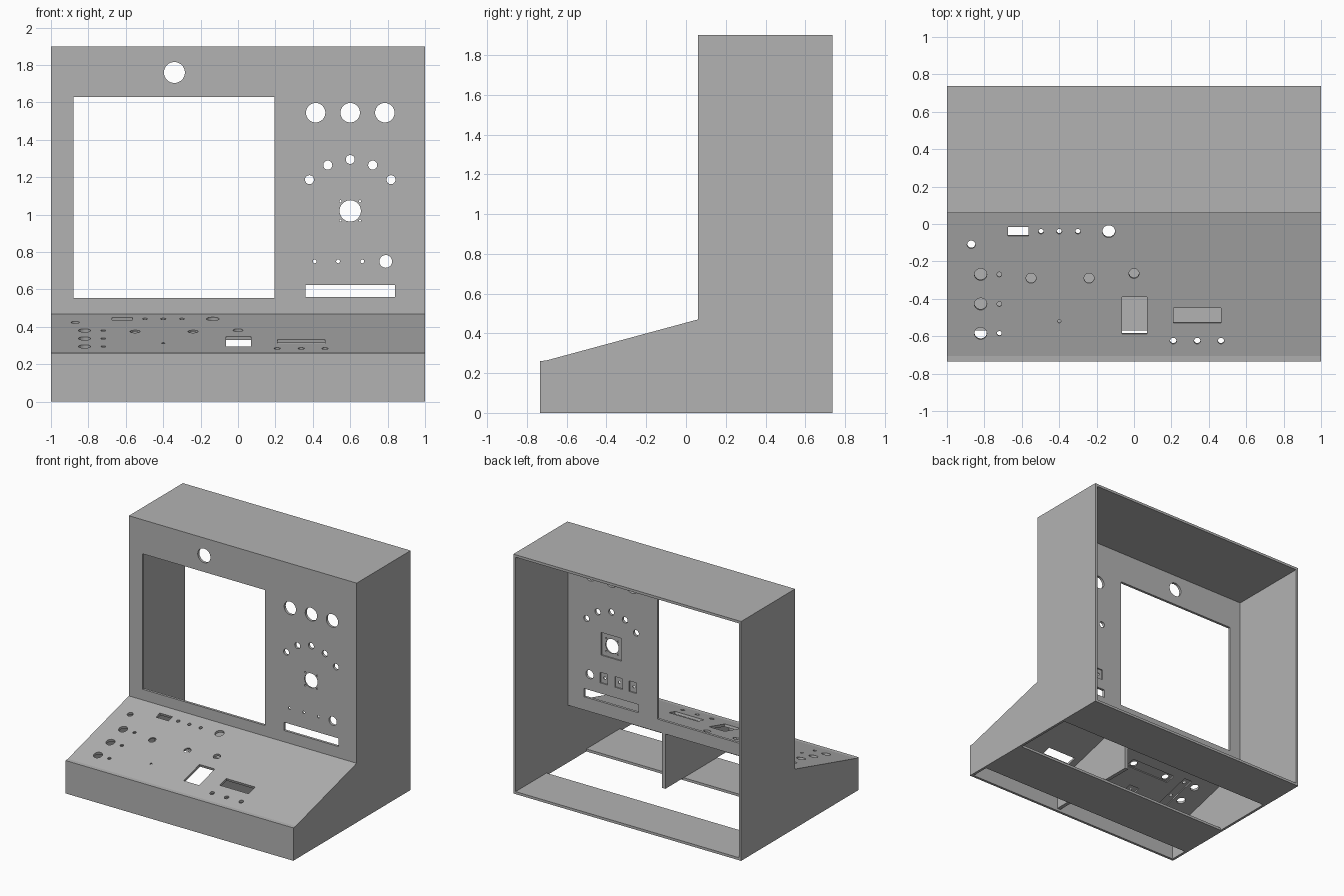
import bpy, bmesh, math
from mathutils import Matrix, Vector

if "Cube" in bpy.data.objects:
    bpy.data.objects.remove(bpy.data.objects["Cube"])

T = 0.02                                   # sheet thickness
FRONT, BACK, PANEL, TOP = -0.735, 0.737, 0.06, 1.9
LIP_Y, LIP_Z, CREASE = -0.705, 0.263, 0.47
SLOPE = (CREASE - LIP_Z) / (PANEL - LIP_Y)
TILT = math.atan(SLOPE)

grey = bpy.data.materials.new("plain grey")
grey.use_nodes = True
grey.diffuse_color = (0.45, 0.45, 0.45, 1)
grey.node_tree.nodes["Principled BSDF"].inputs["Base Color"].default_value = grey.diffuse_color


def make_object(name, bm):
    bmesh.ops.recalc_face_normals(bm, faces=bm.faces)
    mesh = bpy.data.meshes.new(name)
    bm.to_mesh(mesh)
    bm.free()
    mesh.materials.append(grey)
    obj = bpy.data.objects.new(name, mesh)
    bpy.context.collection.objects.link(obj)
    return obj


def prism(name, profile, x0, x1):
    """Extrude a side (y, z) profile from x0 to x1."""
    bm = bmesh.new()
    face = bm.faces.new([bm.verts.new((x0, y, z)) for y, z in profile])
    out = bmesh.ops.extrude_face_region(bm, geom=[face])
    moved = [v for v in out["geom"] if isinstance(v, bmesh.types.BMVert)]
    bmesh.ops.translate(bm, vec=(x1 - x0, 0, 0), verts=moved)
    return make_object(name, bm)


def add_box(bm, frame, x0, x1, y0, y1, z0, z1):
    size = Matrix.Diagonal((x1 - x0, y1 - y0, z1 - z0, 1))
    mid = Matrix.Translation(((x0 + x1) / 2, (y0 + y1) / 2, (z0 + z1) / 2))
    bmesh.ops.create_cube(bm, size=1, matrix=frame @ mid @ size)


def add_drill(bm, frame, x, y, r):
    bmesh.ops.create_cone(bm, cap_ends=True, segments=32, radius1=r, radius2=r,
                          depth=4 * T, matrix=frame @ Matrix.Translation((x, y, -T / 2)))


def cut(target, cutter):
    cutter.hide_render = True
    mod = target.modifiers.new("cut", "BOOLEAN")
    mod.operation, mod.solver, mod.object = "DIFFERENCE", "EXACT", cutter
    bpy.context.view_layer.objects.active = target
    bpy.ops.object.modifier_apply(modifier=mod.name)
    bpy.data.objects.remove(cutter)


# Cabinet body with a hollow open at the back
cabinet = prism("cabinet", [(FRONT, 0), (FRONT, LIP_Z - 0.002), (LIP_Y, LIP_Z), (PANEL, CREASE),
                            (PANEL, TOP), (BACK, TOP), (BACK, 0)], -1, 1)


def under_desk(y):
    return CREASE + (y - PANEL) * SLOPE - T / math.cos(TILT)


fi, pi = FRONT + T, PANEL + T
cut(cabinet, prism("hollow", [(fi, T), (fi, under_desk(fi)), (pi, under_desk(pi)),
                              (pi, TOP - T), (1, TOP - T), (1, T)], -1 + T, 1 - T))

# Openings between the two floor strips
bm = bmesh.new()
for y0, y1 in ((fi, -0.57), (-0.15, 0.35)):
    add_box(bm, Matrix(), -1 + T, 1 - T, y0, y1, -T, 1.5 * T)
cut(cabinet, make_object("floor_openings", bm))

# Local frames: x across, y up the sheet, z outward
panel = Matrix.Translation((0, PANEL, 0)) @ Matrix.Rotation(math.pi / 2, 4, "X")
desk = Matrix.Translation((0, PANEL, CREASE)) @ Matrix.Rotation(TILT, 4, "X")


def up(y):
    return (y - PANEL) / math.cos(TILT)


# Shallow pockets on the hidden faces
bm = bmesh.new()
pockets = [(panel, 0.6, 1.02, 0.09, 0.09)]
pockets += [(panel, x, 0.75, 0.033, 0.042) for x in (0.41, 0.535, 0.665)]
pockets += [(desk, -0.395, up(-0.285), 0.2, 0.04), (desk, -0.72, up(-0.43), 0.035, 0.21),
            (desk, -0.4, up(-0.52), 0.045, 0.045)]
for frame, x, y, w, h in pockets:
    add_box(bm, frame, x - w, x + w, y - h, y + h, -2 * T, -T / 2)
cut(cabinet, make_object("pockets", bm))

# Upright panel: screen, slot and round holes
bm = bmesh.new()
for x0, x1, z0, z1 in ((-0.88, 0.195, 0.555, 1.63), (0.36, 0.84, 0.56, 0.625)):
    add_box(bm, panel, x0, x1, z0, z1, -2.5 * T, 1.5 * T)
holes = [(-0.34, 1.76, 0.056), (0.6, 1.02, 0.057), (0.79, 0.75, 0.034), (0.6, 1.295, 0.024)]
holes += [(x, 1.545, 0.052) for x in (0.415, 0.6, 0.785)]
holes += [(x, 0.75, 0.01) for x in (0.41, 0.535, 0.665)]
for s in (-1, 1):
    holes += [(0.6 + s * 0.12, 1.265, 0.024), (0.6 + s * 0.218, 1.187, 0.024)]
    holes += [(0.6 + s * 0.052, 1.02 + t * 0.052, 0.006) for t in (-1, 1)]
for x, z, r in holes:
    add_drill(bm, panel, x, z, r)
cut(cabinet, make_object("panel_holes", bm))

# Sloped desk: windows and round holes
bm = bmesh.new()
for x0, x1, y0, y1 in ((-0.065, 0.07, -0.588, -0.39), (0.21, 0.465, -0.53, -0.448),
                       (-0.675, -0.565, -0.065, -0.015)):
    add_box(bm, desk, x0, x1, up(y0), up(y1), -2.5 * T, 1.5 * T)
holes = [(-0.87, -0.11, 0.022), (-0.135, -0.04, 0.034), (-0.55, -0.29, 0.027),
         (-0.24, -0.29, 0.027), (0, -0.265, 0.027), (-0.4, -0.52, 0.009)]
for y in (-0.27, -0.428, -0.585):
    holes += [(-0.82, y, 0.033), (-0.72, y, 0.013)]
holes += [(x, -0.04, 0.014) for x in (-0.497, -0.4, -0.3)]
holes += [(x, -0.625, 0.017) for x in (0.21, 0.338, 0.465)]
for x, y, r in holes:
    add_drill(bm, desk, x, up(y), r)
cut(cabinet, make_object("desk_holes", bm))

# Upright rib that carries the desk
prism("desk_rib", [(fi, T), (fi, under_desk(fi)), (pi, under_desk(pi)), (pi, T)], 0.125, 0.155)
